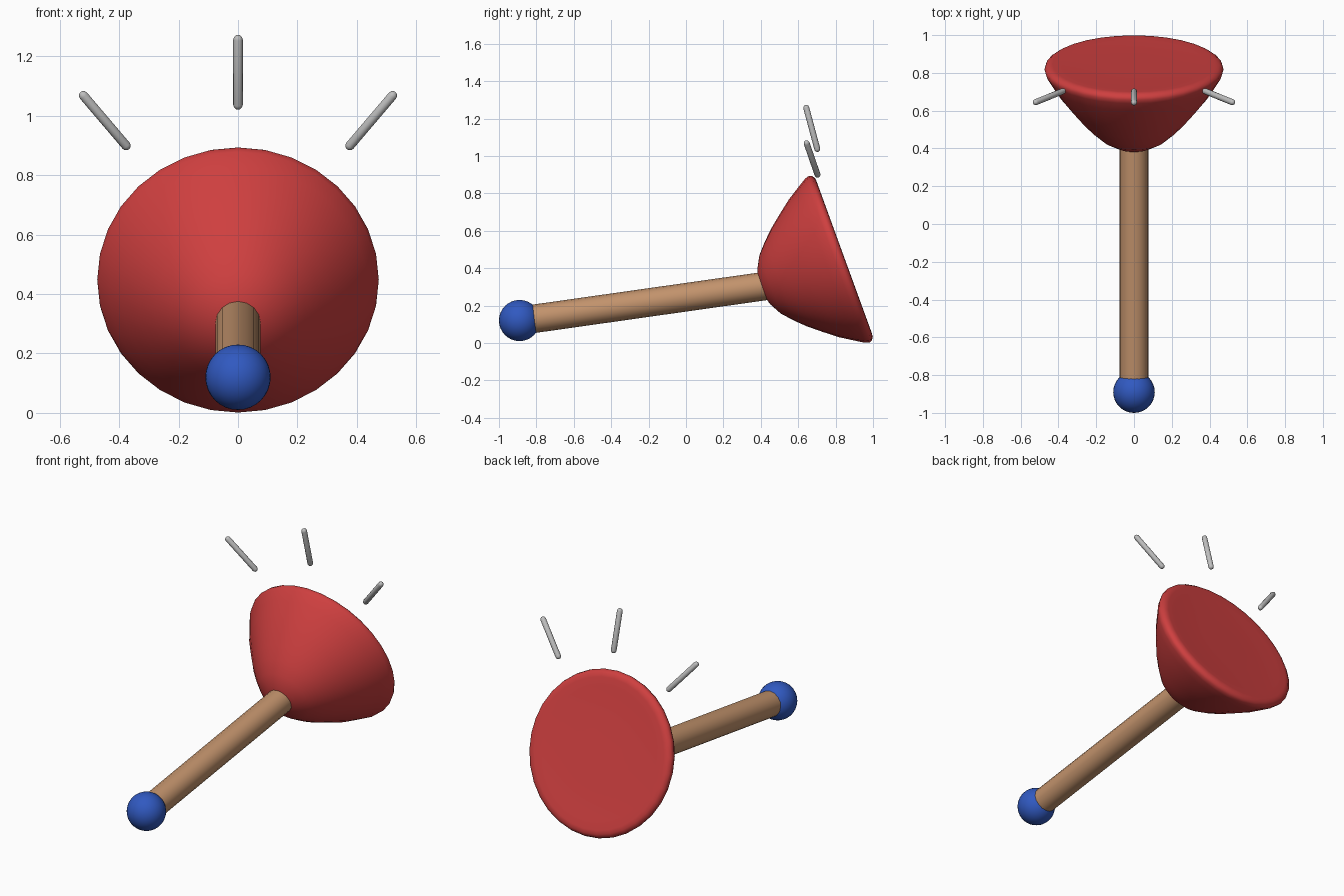
import bpy, bmesh, math
from mathutils import Vector

if "Cube" in bpy.data.objects:
    bpy.data.objects.remove(bpy.data.objects["Cube"])


def material(name, rgb):
    m = bpy.data.materials.new(name)
    m.diffuse_color = (*rgb, 1)
    m.use_nodes = True
    m.node_tree.nodes["Principled BSDF"].inputs["Base Color"].default_value = m.diffuse_color
    return m


RED = material("rubber red", (0.62, 0.05, 0.05))
WOOD = material("wood tan", (0.54, 0.29, 0.15))
BLUE = material("knob blue", (0.03, 0.10, 0.53))
GREY = material("streak grey", (0.52, 0.52, 0.52))


def lathe(name, profile, start, direction, sides, mat, angle=50):
    """Spin (distance along axis, radius) points about an axis; closes both ends."""
    rot = Vector(direction).to_track_quat('Z', 'Y')
    bm = bmesh.new()
    rings = []
    for t, r in profile:
        ring = []
        for i in range(sides):
            a = 2 * math.pi * i / sides
            ring.append(bm.verts.new(Vector(start) + rot @ Vector((r * math.cos(a), r * math.sin(a), t))))
        rings.append(ring)
    for lo, hi in zip(rings, rings[1:]):
        for i in range(sides):
            j = (i + 1) % sides
            bm.faces.new((lo[i], lo[j], hi[j], hi[i]))
    bm.faces.new(rings[0][::-1])
    bm.faces.new(rings[-1])
    bmesh.ops.recalc_face_normals(bm, faces=bm.faces)
    mesh = bpy.data.meshes.new(name)
    bm.to_mesh(mesh)
    bm.free()
    mesh.materials.append(mat)
    obj = bpy.data.objects.new(name, mesh)
    bpy.context.collection.objects.link(obj)
    bpy.context.view_layer.objects.active = obj
    obj.select_set(True)
    bpy.ops.object.shade_smooth_by_angle(angle=math.radians(angle))
    obj.select_set(False)
    return obj


# Rubber cup: closed bell with a rounded lip, tipped 20 degrees
tilt = math.radians(20)
cup_axis = (0, -math.cos(tilt), -math.sin(tilt))
cup_profile = [(-0.013, 0.15), (-0.014, 0.38), (-0.017, 0.43), (-0.015, 0.452), (-0.003, 0.469),
               (0.012, 0.474), (0.035, 0.467), (0.087, 0.435), (0.155, 0.392),
               (0.228, 0.335), (0.295, 0.28), (0.351, 0.226), (0.405, 0.166),
               (0.441, 0.10), (0.455, 0.05), (0.46, 0.01)]
lathe("cup", cup_profile, (0, 0.83, 0.452), cup_axis, 32, RED)

# Wooden handle running from the knob into the cup
a, b = Vector((0, -0.85, 0.124)), Vector((0, 0.47, 0.311))
lathe("handle", [(0, 0.076), ((b - a).length, 0.076)], a, b - a, 16, WOOD)

# Ball on the handle end
bpy.ops.mesh.primitive_uv_sphere_add(segments=32, ring_count=16, radius=0.11, location=(0, -0.89, 0.12))
knob = bpy.context.object
knob.name = "knob"
knob.data.materials.append(BLUE)
bpy.ops.object.shade_smooth()
knob.select_set(False)


# Thin round-ended streaks floating over the cup
def streak(name, p, q, r=0.016):
    p, q = Vector(p), Vector(q)
    length = (q - p).length
    arc = [math.radians(d) for d in (85, 60, 30, 0)]
    profile = [(-r * math.sin(d), r * math.cos(d)) for d in arc]
    profile += [(length - t, rad) for t, rad in reversed(profile)]
    lathe(name, profile, p, q - p, 12, GREY)


streak("streak_middle", (0, 0.702, 1.037), (0, 0.643, 1.257))
for side, s in (("left", -1), ("right", 1)):
    streak("streak_" + side, (s * 0.377, 0.703, 0.90), (s * 0.52, 0.645, 1.068))
